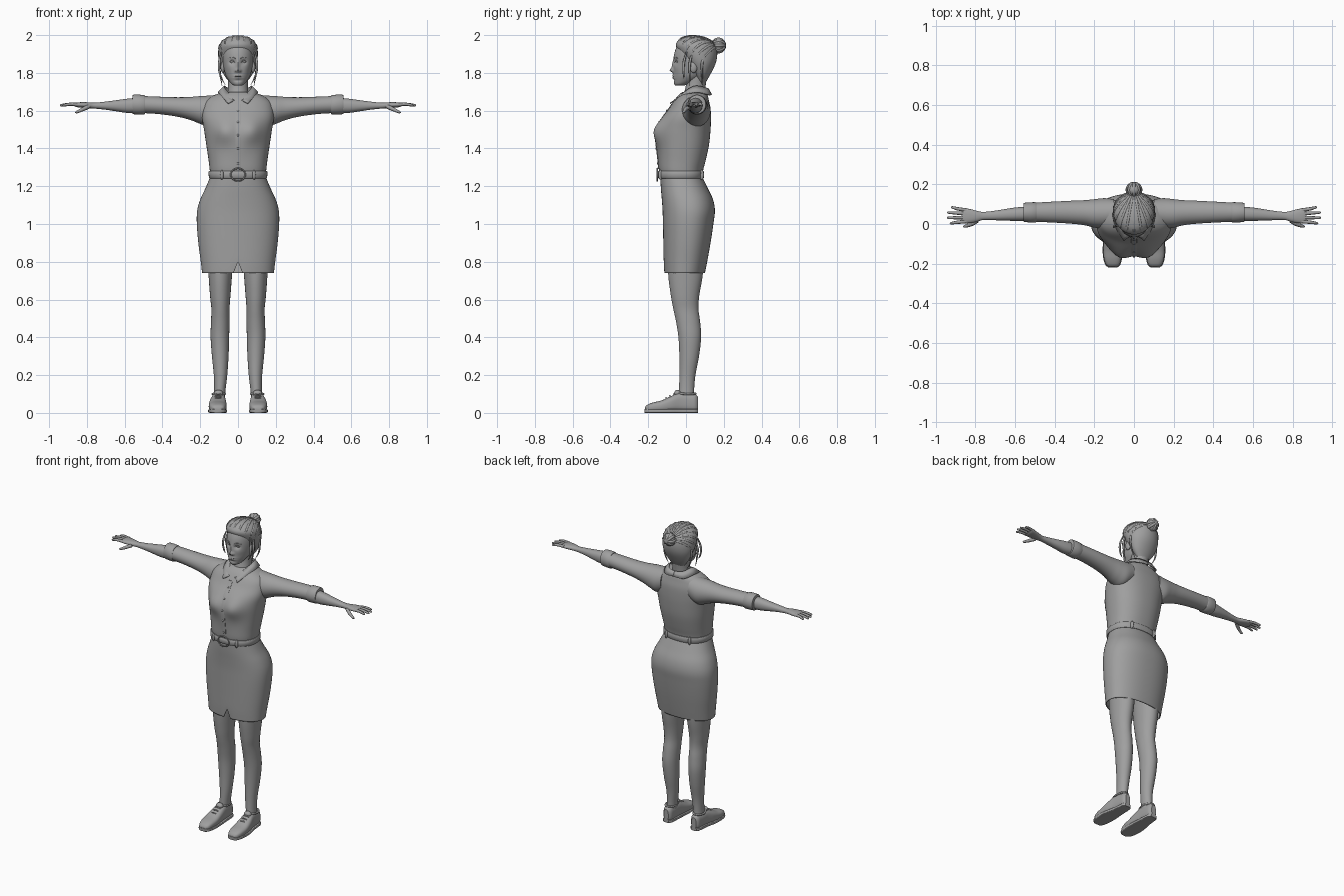
import bpy, bmesh, math
from mathutils import Vector, Matrix
from mathutils.bvhtree import BVHTree

if "Cube" in bpy.data.objects:
    bpy.data.objects.remove(bpy.data.objects["Cube"])

GREY = (0.35, 0.35, 0.35, 1)
mat = bpy.data.materials.new("plain grey")
mat.use_nodes = True
mat.diffuse_color = GREY
mat.node_tree.nodes["Principled BSDF"].inputs["Base Color"].default_value = GREY


def add(name, data):
    ob = bpy.data.objects.new(name, data)
    bpy.context.collection.objects.link(ob)
    data.materials.append(mat)
    return ob


def mesh_object(name, bm):
    bmesh.ops.recalc_face_normals(bm, faces=bm.faces)
    me = bpy.data.meshes.new(name)
    bm.to_mesh(me)
    bm.free()
    return add(name, me)


def smooth_rows(rows, n):
    """Catmull-Rom interpolation between section rows."""
    p = [rows[0]] + list(rows) + [rows[-1]]
    out = []
    for i in range(1, len(p) - 2):
        for k in range(n):
            t = k / n
            out.append([0.5 * (2 * b + (c - a) * t + (2 * a - 5 * b + 4 * c - d) * t * t
                               + (3 * b - a - 3 * c + d) * t ** 3)
                        for a, b, c, d in zip(*p[i - 1:i + 3])])
    return out + [list(rows[-1])]


def loft(name, axis, rows, seg=40, power=2.0, n=5, side=1, bumps=(), open_start=False, slit=False):
    """Skin over sections (t, u_min, u_max, v_min, v_max) along an axis."""
    order = {"z": (1, 2, 0), "x": (0, 1, 2), "y": (1, 0, 2)}[axis]
    bm = bmesh.new()
    rings = []
    for t, u0, u1, v0, v1 in smooth_rows(rows, n):
        ring = []
        for k in range(seg):
            a = 2 * math.pi * k / seg - math.pi / 2
            c, s = math.cos(a), math.sin(a)
            u = (u0 + u1) / 2 + (u1 - u0) / 2 * math.copysign(abs(c) ** (2 / power), c)
            v = (v0 + v1) / 2 + (v1 - v0) / 2 * math.copysign(abs(s) ** (2 / power), s)
            for bx, bz, dy, sx, sz in bumps:
                v += dy * max(0, -s) * math.exp(-((abs(u) - bx) / sx) ** 2 - ((t - bz) / sz) ** 2)
            z = t
            if slit and k == 0 and t < 0.82:
                z = 0.80 + (t - 0.74) * 0.3
            co = {"z": (u, v, z), "x": (t, u, v), "y": (u, t, v)}[axis]
            ring.append(bm.verts.new((co[0] * side, co[1], co[2])))
        rings.append(ring)
    for r, q in zip(rings, rings[1:]):
        for k in range(seg):
            j = (k + 1) % seg
            bm.faces.new((r[k], r[j], q[j], q[k]))
    if not open_start:
        bm.faces.new(rings[0])
    bm.faces.new(rings[-1])
    return mesh_object(name, bm)


def sym(rows):
    return [(z, -w, w, y0, y1) for z, w, y0, y1 in rows]


def tube(name, pts, radii, side=1, cyclic=False):
    cu = bpy.data.curves.new(name, "CURVE")
    cu.dimensions = "3D"
    cu.bevel_depth = 1
    cu.bevel_resolution = 2
    cu.resolution_u = 5
    cu.use_fill_caps = True
    sp = cu.splines.new("BEZIER")
    sp.bezier_points.add(len(pts) - 1)
    sp.use_cyclic_u = cyclic
    for i, (bp, p) in enumerate(zip(sp.bezier_points, pts)):
        bp.co = (p[0] * side, p[1], p[2])
        bp.handle_left_type = bp.handle_right_type = "AUTO"
        bp.radius = radii[min(i, len(radii) - 1)]
    return add(name, cu)


def ball(name, loc, size):
    bm = bmesh.new()
    bmesh.ops.create_uvsphere(bm, u_segments=24, v_segments=16, radius=1,
                              matrix=Matrix.Translation(loc) @ Matrix.Diagonal((*size, 1)))
    return mesh_object(name, bm)


def hitter(ob):
    tree = BVHTree.FromPolygons([v.co for v in ob.data.vertices], [p.vertices for p in ob.data.polygons])
    return lambda o, d: tree.ray_cast(Vector(o), Vector(d))[0] or Vector(o)


# Blouse body with bust
blouse = loft("blouse", "z", sym([
    (1.25, .145, -.135, .085), (1.29, .15, -.143, .092), (1.34, .156, -.145, .105),
    (1.42, .168, -.145, .122), (1.50, .18, -.14, .13), (1.56, .19, -.122, .132),
    (1.61, .188, -.09, .13), (1.65, .172, -.065, .122), (1.68, .13, -.042, .115),
    (1.70, .075, -.018, .105)]), seg=64, power=2.3,
    bumps=[(.075, 1.49, -.036, .06, .065), (0, 1.45, -.012, .05, .1)])
blouse_hit = hitter(blouse)


def front(x, z):
    return blouse_hit((x, -1, z), (0, 1, 0)).y


# Button placket and buttons
zs = [1.29 + .0345 * i for i in range(11)]
loft("placket", "z", [(z, -.014, .014, front(0, z) - .003, front(0, z) + .006) for z in zs],
     seg=16, power=6, n=3)
for i, z in enumerate((1.32, 1.40, 1.47, 1.54, 1.60)):
    ball(f"button_{i + 1}", (0, front(0, z) - .003, z), (.006, .004, .006))

# Folded collar with two points
top = [(0, .118, 1.715), (.05, .105, 1.72), (.072, .05, 1.73), (.06, 0, 1.705), (.01, -.052, 1.658)]
low = [(0, .135, 1.685), (.07, .122, 1.683), (.105, .055, 1.697), (.09, -.02, 1.68), (.052, -.085, 1.638)]
for side, label in ((1, "left"), (-1, "right")):
    bm = bmesh.new()
    edges = [[bm.verts.new((p[0] * side, p[1], p[2])) for p in smooth_rows(e, 4)] for e in (top, low)]
    for k in range(len(edges[0]) - 1):
        bm.faces.new((edges[0][k], edges[0][k + 1], edges[1][k + 1], edges[1][k]))
    flap = mesh_object(label + "_collar", bm)
    m = flap.modifiers.new("thickness", "SOLIDIFY")
    m.thickness, m.offset = .006, 0

# Skirt, hollow with a front slit
skirt = loft("skirt", "z", sym([
    (.74, .19, -.115, .10), (.80, .197, -.118, .112), (.90, .21, -.12, .13), (1.0, .218, -.122, .145),
    (1.07, .216, -.124, .153), (1.13, .2, -.128, .143), (1.19, .172, -.133, .115),
    (1.25, .147, -.136, .086)]), seg=64, power=2.25, open_start=True, slit=True)
m = skirt.modifiers.new("thickness", "SOLIDIFY")
m.thickness = .006

# Belt, buckle and loops
loft("belt", "z", sym([(1.242, .148, -.143, .09), (1.246, .154, -.149, .095),
                       (1.276, .156, -.15, .096), (1.28, .15, -.144, .091)]), seg=64, power=2.3, n=2)
tube("buckle", [(-.03, -.152, 1.24), (.03, -.152, 1.24), (.03, -.152, 1.282), (-.03, -.152, 1.282)],
     [.004], cyclic=True)
for i, (x, y) in enumerate(((.085, -.135), (-.085, -.135), (.085, .083), (-.085, .083))):
    ball(f"belt_loop_{i + 1}", (x, y, 1.26), (.009, .012, .026))

# Neck and head with sculpted face
loft("neck", "z", sym([(1.64, .06, -.03, .10), (1.69, .055, -.012, .10), (1.74, .052, 0, .105),
                       (1.80, .055, 0, .115)]))
head = loft("head", "z", sym([
    (1.732, .018, -.055, -.015), (1.742, .035, -.063, .02), (1.765, .053, -.066, .07),
    (1.79, .066, -.067, .10), (1.83, .076, -.067, .125), (1.87, .081, -.066, .135),
    (1.91, .081, -.06, .138), (1.945, .074, -.045, .13), (1.97, .057, -.02, .11),
    (1.985, .03, .01, .07)]), seg=112, n=8, bumps=[
        (.031, 1.858, .012, .017, .013), (0, 1.835, -.008, .009, .03), (0, 1.814, -.015, .012, .010),
        (.013, 1.810, -.007, .006, .007), (0, 1.779, -.007, .024, .011), (0, 1.779, .005, .024, .0025),
        (0, 1.760, .004, .02, .006), (.05, 1.825, -.004, .02, .02)])
head_hit = hitter(head)


def face(x, z, out=0):
    return head_hit((x, -1, z), (0, 1, 0)) - Vector((0, out, 0))


# Hair cap with swept strands and bun
hair = loft("hair", "z", sym([
    (1.75, .045, .06, .105), (1.79, .075, .04, .128), (1.84, .096, .008, .153), (1.88, .104, -.02, .164),
    (1.92, .104, -.044, .165), (1.95, .097, -.053, .156), (1.975, .077, -.038, .128),
    (1.99, .05, -.014, .09), (1.997, .018, .018, .055)]), seg=56)
hair_hit = hitter(hair)
mid = Vector((0, .055, 1.885))
for i in range(13):
    a = math.radians(-108 + 18 * i)
    d0 = Vector((math.sin(a), -math.cos(a), .55 - .65 * abs(a) / 1.9))
    d1 = Vector((0, 1, .45))
    pts = []
    for k in range(8):
        t = k / 7
        d = (d0.lerp(d1, t) + Vector((.25 * math.sin(a), 0, 1.6 * math.cos(a / 2) ** 2)) * t * (1 - t)).normalized()
        pts.append(hair_hit(mid, d) - d * .004)
    tube(f"hair_strand_{i + 1}", pts, [.004, .006, .007, .007, .007, .007, .006, .005])
ball("bun", (0, .172, 1.945), (.036, .034, .04))
for i in range(4):
    a = math.pi * i / 4
    u = Vector((math.cos(a), 0, math.sin(a)))
    tube(f"bun_twist_{i + 1}", [Vector((0, .172, 1.945)) + u * .034 * math.cos(b) + Vector((0, .032, 0)) * math.sin(b)
                                for b in [math.pi * k / 4 for k in range(8)]], [.008], cyclic=True)

# Leg, shoe, sleeve and arm sections for the left side
leg = [(.06, .07, .13, -.04, .045), (.12, .066, .126, -.037, .043), (.20, .057, .128, -.035, .05),
       (.30, .05, .138, -.035, .069), (.40, .047, .145, -.04, .08), (.48, .045, .143, -.052, .075),
       (.55, .045, .141, -.067, .066), (.62, .04, .148, -.08, .07), (.745, .03, .157, -.095, .09),
       (.95, .012, .17, -.1, .1)]
shoe = [(-.217, .088, .125, .012, .03), (-.205, .073, .14, .004, .043), (-.175, .064, .151, .004, .055),
        (-.13, .06, .155, .004, .066), (-.08, .062, .151, .004, .088), (-.03, .066, .14, .004, .108),
        (.02, .068, .134, .004, .102), (.048, .072, .13, .004, .1), (.064, .085, .118, .01, .085)]
sleeve = [(.10, -.01, .125, 1.54, 1.684), (.15, -.022, .13, 1.515, 1.68), (.20, -.018, .125, 1.53, 1.677),
          (.25, -.006, .12, 1.55, 1.673), (.32, .002, .117, 1.568, 1.671), (.42, .008, .112, 1.582, 1.674),
          (.52, .012, .106, 1.588, 1.678)]
cuff = [(.492, .014, .104, 1.586, 1.676), (.498, .007, .11, 1.579, 1.683), (.55, .01, .107, 1.581, 1.685),
        (.558, .015, .102, 1.586, 1.68)]
arm = [(.50, .015, .09, 1.59, 1.67), (.58, .015, .085, 1.588, 1.664), (.64, .017, .077, 1.596, 1.656),
       (.70, .019, .067, 1.605, 1.648), (.76, .02, .061, 1.611, 1.642), (.79, .012, .066, 1.613, 1.644),
       (.825, .005, .075, 1.616, 1.645), (.855, .004, .079, 1.619, 1.643), (.868, .015, .07, 1.624, 1.639)]
fingers = {"index": (.013, .928, .004), "middle": (.033, .943, .031), "ring": (.052, .942, .058),
           "little": (.07, .922, .084)}

for side, label in ((1, "left"), (-1, "right")):
    loft(label + "_leg", "z", leg, side=side)
    loft(label + "_shoe", "y", shoe, power=2.7, side=side)
    loft(label + "_sole", "y", [(y * 1.01, x0 - .003, x1 + .003, 0, .02) for y, x0, x1, z0, z1 in shoe],
         power=6, side=side)
    # Shoe tongue and laces
    ball(label + "_shoe_tongue", (.103 * side, -.045, .104), (.024, .018, .018))
    tube(label + "_shoe_collar", [(.07, 0, .1), (.103, -.04, .106), (.134, 0, .1), (.103, .05, .102)],
         [.006], side, True)
    for i, (y, z) in enumerate(((-.105, .077), (-.085, .087), (-.065, .097))):
        tube(f"{label}_lace_{i + 1}", [(.08, y + .008, z - .008), (.105, y, z + .003), (.13, y + .008, z - .008)],
             [.004], side)
    # Arm and hand
    loft(label + "_sleeve", "x", sleeve, side=side)
    loft(label + "_cuff", "x", cuff, side=side, n=2)
    loft(label + "_arm", "x", arm, side=side, power=2.2)
    for name, (y0, x1, y1) in fingers.items():
        tube(f"{label}_{name}_finger", [(.845, y0, 1.632), (.89, (y0 + y1) / 2, 1.634), (x1 - .004, y1, 1.628),
                                        (x1, y1, 1.627)], [.0095, .0085, .006, .002], side)
    tube(label + "_thumb", [(.79, .018, 1.622), (.82, -.001, 1.608), (.855, -.012, 1.592), (.862, -.013, 1.59)],
         [.012, .0105, .007, .002], side)
    # Eye, brow, ear and loose lock
    ball(label + "_eye", face(.031 * side, 1.858, -.004), (.0125, .0065, .006))
    tube(label + "_eyelid", [face(x * side, z, .001) for x, z in ((.017, 1.857), (.031, 1.865), (.046, 1.858))],
         [.0015, .0025, .0015])
    tube(label + "_eyebrow", [face(x * side, z) for x, z in ((.014, 1.876), (.034, 1.883), (.054, 1.875))],
         [.0015, .0025, .001])
    ball(label + "_ear", (.08 * side, .04, 1.83), (.012, .02, .03))
    for i, (x, y, z) in enumerate(((.09, -.012, 1.77), (.092, .02, 1.73), (.075, .085, 1.735))):
        tube(f"{label}_loose_lock_{i + 1}", [(.088, y + .015, 1.91), (.1, y, 1.85), (.094, y, 1.79), (x - .008, y, z)],
             [.004, .007, .005, .001], side)

# Smooth shading with sharp creases kept
bpy.ops.object.select_all(action="DESELECT")
for ob in bpy.context.collection.objects:
    if ob.type == "MESH":
        ob.select_set(True)
        bpy.context.view_layer.objects.active = ob
bpy.ops.object.shade_smooth_by_angle(angle=math.radians(40))
